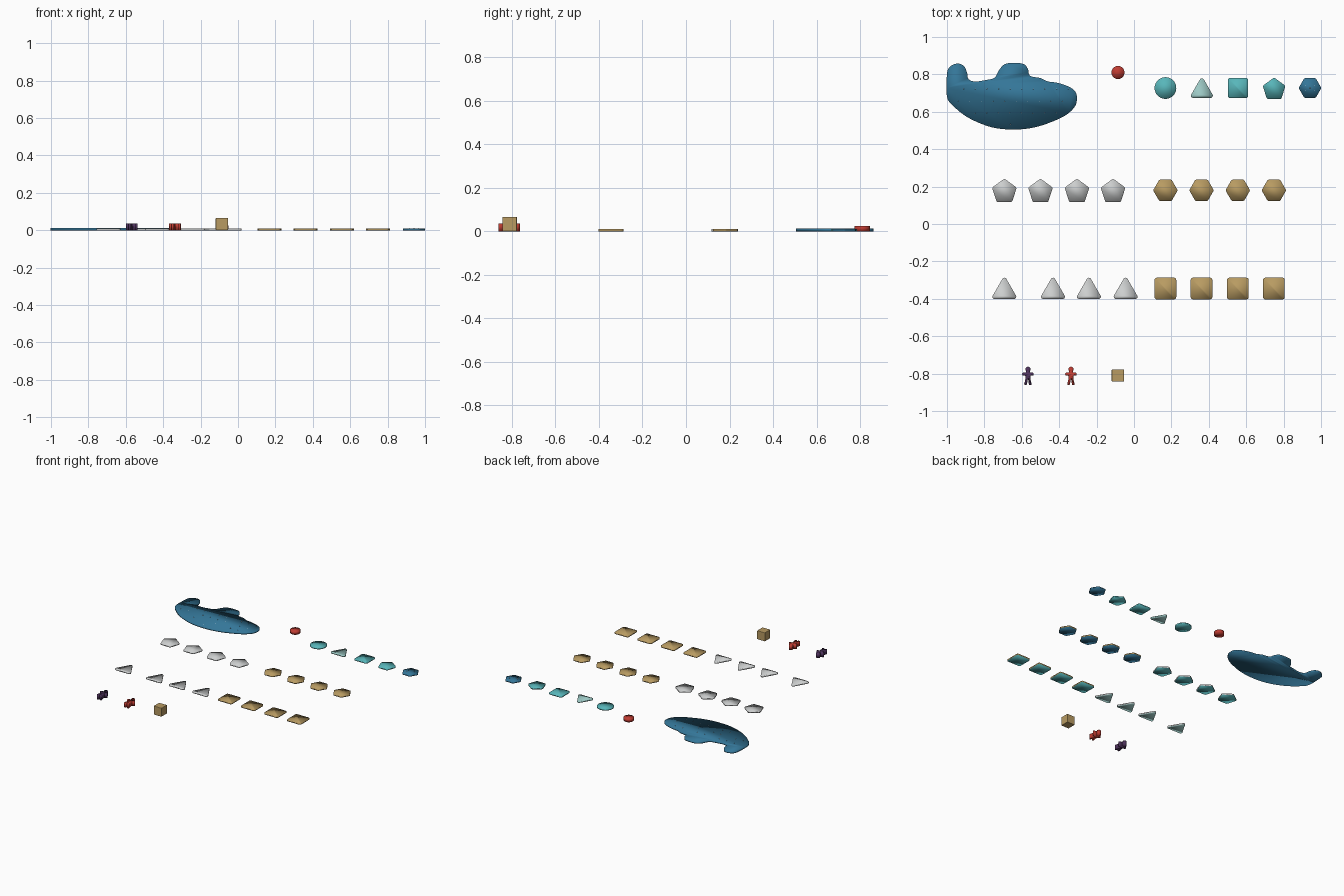
import bpy, bmesh, math
from mathutils import Vector

if "Cube" in bpy.data.objects:
    bpy.data.objects.remove(bpy.data.objects["Cube"])


def material(name, rgb):
    """Flat colour given as 0-255 sRGB, stored as linear."""
    m = bpy.data.materials.new(name)
    lin = [((c / 255 + 0.055) / 1.055) ** 2.4 for c in rgb]
    m.diffuse_color = (*lin, 1)
    m.use_nodes = True
    m.node_tree.nodes["Principled BSDF"].inputs["Base Color"].default_value = m.diffuse_color
    return m


BLUE = material("sea blue", (52, 118, 152))
TEAL = material("teal", (88, 182, 186))
PALE = material("pale teal", (156, 200, 196))
TAN = material("tan wood", (184, 155, 98))
SILVER = material("silver grey", (205, 207, 207))
RED = material("red", (190, 60, 50))
PURPLE = material("dark purple", (78, 50, 92))
WHITE = material("white dots", (232, 238, 242))


def slab(name, outline, centre, height, top, bottom=None, z=0.0, smooth=True):
    """Extrude a closed outline; the underside may have its own colour."""
    bm = bmesh.new()
    face = bm.faces.new([bm.verts.new((x, y, 0)) for x, y in outline])
    up = bmesh.ops.extrude_face_region(bm, geom=[face])["geom"]
    for v in up:
        if isinstance(v, bmesh.types.BMVert):
            v.co.z = height
    bmesh.ops.recalc_face_normals(bm, faces=bm.faces)
    for f in bm.faces:
        f.smooth = smooth
        f.material_index = 1 if bottom and f.normal.z < -0.9 else 0
    mesh = bpy.data.meshes.new(name)
    bm.to_mesh(mesh)
    bm.free()
    for m in (top, bottom):
        if m:
            mesh.materials.append(m)
    ob = bpy.data.objects.new(name, mesh)
    ob.location = (*centre, z)
    bpy.context.collection.objects.link(ob)
    return ob


def rounded_polygon(n, radius, r=0.012, steps=4):
    """Regular polygon with round corners; odd ones point to +y."""
    start = math.pi / 2 if n % 2 else (math.pi / 4 if n == 4 else 0)
    pts = []
    for i in range(n):
        a = start + i * 2 * math.pi / n
        for k in range(steps + 1):
            b = a + (k / steps - 0.5) * 2 * math.pi / n
            pts.append((radius * math.cos(a) + r * math.cos(b),
                        radius * math.sin(a) + r * math.sin(b)))
    return pts


def circle(radius, n=40):
    return [(radius * math.cos(i * 2 * math.pi / n), radius * math.sin(i * 2 * math.pi / n))
            for i in range(n)]


def smooth_loop(pts, steps=5):
    """Closed Catmull-Rom curve through the points."""
    p = [Vector(q) for q in pts]
    n, out = len(p), []
    for i in range(n):
        a, b, c, d = p[i - 1], p[i], p[(i + 1) % n], p[(i + 2) % n]
        for k in range(steps):
            t = k / steps
            out.append(0.5 * (2 * b + (c - a) * t + (2 * a - 5 * b + 4 * c - d) * t * t
                              + (3 * b - a - 3 * c + d) * t ** 3))
    return out


# Submarine board
HULL = [(-1, .80), (-.985, .84), (-.945, .858), (-.91, .845), (-.893, .81), (-.885, .775),
        (-.85, .762), (-.79, .77), (-.745, .783), (-.72, .825), (-.69, .855), (-.64, .862),
        (-.59, .855), (-.568, .83), (-.555, .792), (-.5, .78), (-.46, .762), (-.41, .755),
        (-.35, .735), (-.315, .71), (-.305, .675), (-.315, .63), (-.36, .585), (-.43, .55),
        (-.53, .517), (-.64, .505), (-.76, .517), (-.88, .565), (-.96, .625), (-1, .68)]
slab("submarine_board", smooth_loop(HULL), (0, 0), 0.012, BLUE)

# Tiny dots on the board and the blue tile
for y, x0, count in ((.722, -.91, 10), (.657, -.94, 10), (.593, -.85, 8), (.533, -.66, 1)):
    for i in range(count):
        slab("board_dot", circle(0.0022, 6), (x0 + i * 0.062, y), 0.001, WHITE, z=0.012)
for dx, dy in ((0, 0), (-.025, .012), (.025, .012), (-.025, -.012), (.025, -.012)):
    slab("tile_dot", circle(0.0022, 6), (.941 + dx, .727 + dy), 0.001, WHITE, z=0.010)

# Single tiles in the back row
T = 0.010
slab("disc_tile", circle(0.058), (.168, .727), T, TEAL)
slab("triangle_tile", rounded_polygon(3, .054), (.363, .713), T, PALE)
slab("square_tile", rounded_polygon(4, .059), (.556, .727), T, TEAL)
slab("pentagon_tile", rounded_polygon(5, .0494), (.749, .719), T, TEAL)
slab("hexagon_tile", rounded_polygon(6, .047), (.941, .727), T, BLUE)

# Rows of two-sided tiles
for x in (-.693, -.5, -.305, -.112):
    slab("silver_pentagon", rounded_polygon(5, .0547), (x, .173), T, SILVER, TEAL)
for x in (-.693, -.433, -.241, -.045):
    slab("silver_triangle", rounded_polygon(3, .060), (x, -.359), T, SILVER, PALE)
for x in (.168, .361, .555, .748):
    slab("tan_hexagon", rounded_polygon(6, .052), (x, .18), T, TAN, BLUE)
    slab("tan_square", rounded_polygon(4, .065), (x, -.345), T, TAN, TEAL)

# Round red counter
counter = slab("round_counter", circle(0.035, 32), (-.086, .81), 0.025, RED)

# Player figures lying flat, mirrored from half an outline
HALF = [(0, .049), (.009, .046), (.0145, .036), (.010, .024), (.012, .019), (.026, .017),
        (.031, .010), (.027, .002), (.015, .001), (.013, -.008), (.016, -.030), (.020, -.043),
        (.015, -.049), (.006, -.047), (.003, -.030), (0, -.016)]
FIGURE = HALF + [(-x, y) for x, y in HALF[-2:0:-1]]
for name, x, colour in (("purple_figure", -.567, PURPLE), ("red_figure", -.337, RED)):
    slab(name, smooth_loop(FIGURE, 3), (x, -.812), 0.035, colour)

# Wooden die
die = slab("wooden_die", [(-.033, -.033), (.033, -.033), (.033, .033), (-.033, .033)],
           (-.086, -.81), 0.066, TAN, smooth=False)
bevel = die.modifiers.new("soft_edges", "BEVEL")
bevel.width, bevel.segments = 0.003, 2
